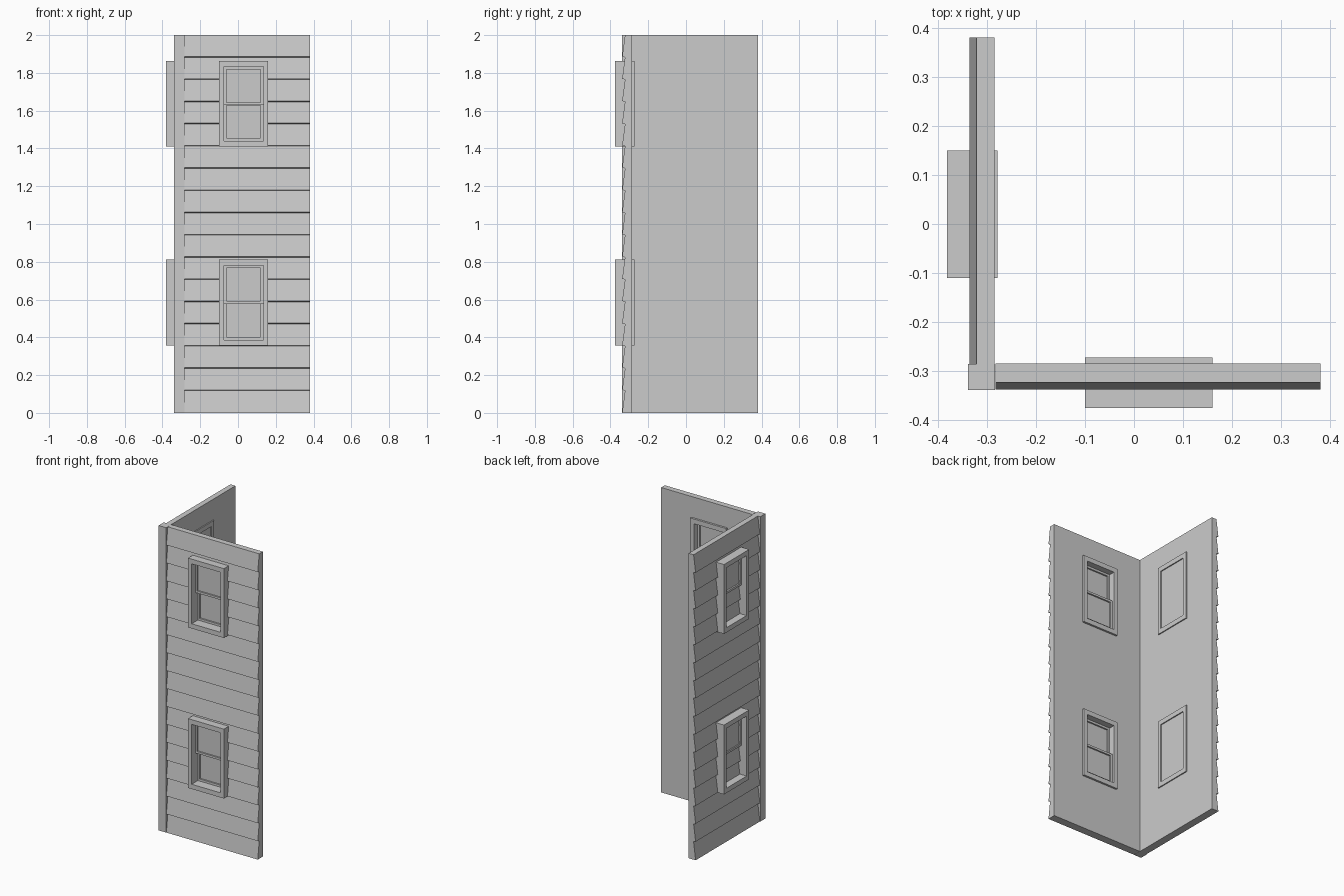
import bpy, bmesh

if "Cube" in bpy.data.objects:
    bpy.data.objects.remove(bpy.data.objects["Cube"])

H = 2.0
N_BOARDS = 17
WINDOW_Z = (0.356, 1.409)      # bottoms of the two storeys' windows
WIN_W, WIN_H = 0.26, 0.455
WIN_X = -0.10


def make_object(name, bm):
    bmesh.ops.recalc_face_normals(bm, faces=bm.faces)
    mesh = bpy.data.meshes.new(name)
    bm.to_mesh(mesh)
    bm.free()
    ob = bpy.data.objects.new(name, mesh)
    bpy.context.collection.objects.link(ob)
    return ob


def add_box(bm, x0, x1, y0, y1, z0, z1):
    vs = bmesh.ops.create_cube(bm, size=1)["verts"]
    for v in vs:
        v.co.x = x1 if v.co.x > 0 else x0
        v.co.y = y1 if v.co.y > 0 else y0
        v.co.z = z1 if v.co.z > 0 else z0


def add_ring(bm, x0, x1, z0, z1, bx, bz, y0, y1):
    """Rectangular picture-frame ring with border widths bx, bz."""
    outer = [(x0, z0), (x1, z0), (x1, z1), (x0, z1)]
    inner = [(x0 + bx, z0 + bz), (x1 - bx, z0 + bz), (x1 - bx, z1 - bz), (x0 + bx, z1 - bz)]
    rows = [[bm.verts.new((x, y, z)) for x, z in loop]
            for loop, y in ((outer, y0), (inner, y0), (inner, y1), (outer, y1))]
    for a in range(4):
        r, s = rows[a], rows[(a + 1) % 4]
        for i in range(4):
            j = (i + 1) % 4
            bm.faces.new((r[i], r[j], s[j], s[i]))


def place(bm, swap, dx=0, dy=0):
    """Shift along / through the wall; swap x and y for the left wall."""
    for v in bm.verts:
        x, y = v.co.x + dx, v.co.y + dy
        v.co.x, v.co.y = (y, x) if swap else (x, y)


def build_wall(name, swap, start, dy):
    # sawtooth clapboard section swept along the wall
    bm = bmesh.new()
    h = H / N_BOARDS
    prof = [(-0.285 - dy, H), (-0.285 - dy, 0)]
    for i in range(N_BOARDS):
        if i:
            prof.append((-0.323, i * h))
        else:
            prof.append((-0.323, 0))
        prof.append((-0.338, i * h + (0.004 if i else 0)))
    prof.append((-0.323, H))
    face = bm.faces.new([bm.verts.new((start, y, z)) for y, z in prof])
    res = bmesh.ops.extrude_face_region(bm, geom=[face])
    for v in res["geom"]:
        if isinstance(v, bmesh.types.BMVert):
            v.co.x = 0.38
    place(bm, swap, dy=dy)
    wall = make_object(name, bm)

    # window openings
    bm = bmesh.new()
    for z in WINDOW_Z:
        add_box(bm, WIN_X, WIN_X + WIN_W, -0.5, -0.2, z, z + WIN_H)
    place(bm, swap)
    cutter = make_object("opening_cutter", bm)
    cutter.hide_render = True
    mod = wall.modifiers.new("openings", 'BOOLEAN')
    mod.operation = 'DIFFERENCE'
    mod.solver = 'EXACT'
    mod.object = cutter
    bpy.context.view_layer.objects.active = wall
    bpy.ops.object.modifier_apply(modifier=mod.name)
    bpy.data.objects.remove(cutter)


def build_window(prefix, z, swap, dx, dy):
    x0, x1 = WIN_X, WIN_X + WIN_W
    # deep casing through the wall
    bm = bmesh.new()
    add_ring(bm, x0, x1, z, z + WIN_H, 0.026, 0.031, -0.375, -0.272)
    place(bm, swap, dx, dy)
    make_object(prefix + "_casing", bm)
    # double-hung sashes: upper one outside, lower one inside
    sx0, sx1 = x0 + 0.026, x1 - 0.026
    zb, zm, zt = z + 0.031, z + WIN_H / 2, z + WIN_H - 0.031
    for part, a, b, y0, y1 in (("upper", zm - 0.006, zt, -0.337, -0.313),
                               ("lower", zb, zm + 0.006, -0.311, -0.287)):
        bm = bmesh.new()
        add_ring(bm, sx0, sx1, a, b, 0.014, 0.014, y0, y1)
        place(bm, swap, dx, dy)
        make_object(f"{prefix}_{part}_sash", bm)
        bm = bmesh.new()
        ym = (y0 + y1) / 2
        add_box(bm, sx0 + 0.012, sx1 - 0.012, ym - 0.002, ym + 0.002, a + 0.012, b - 0.012)
        place(bm, swap, dx, dy)
        make_object(f"{prefix}_{part}_glass", bm)


# two clapboard walls with their windows
for side, swap, start, wall_dy, win_dx, win_dy in (
        ("front", False, -0.283, 0.0, 0.0, 0.0),
        ("left", True, -0.288, 0.002, -0.01, -0.006)):
    build_wall(side + "_wall", swap, start, wall_dy)
    for storey, z in zip(("lower", "upper"), WINDOW_Z):
        build_window(f"{side}_{storey}_window", z, swap, win_dx, win_dy)

# corner post
bm = bmesh.new()
add_box(bm, -0.339, -0.284, -0.339, -0.286, 0, H)
make_object("corner_post", bm)
